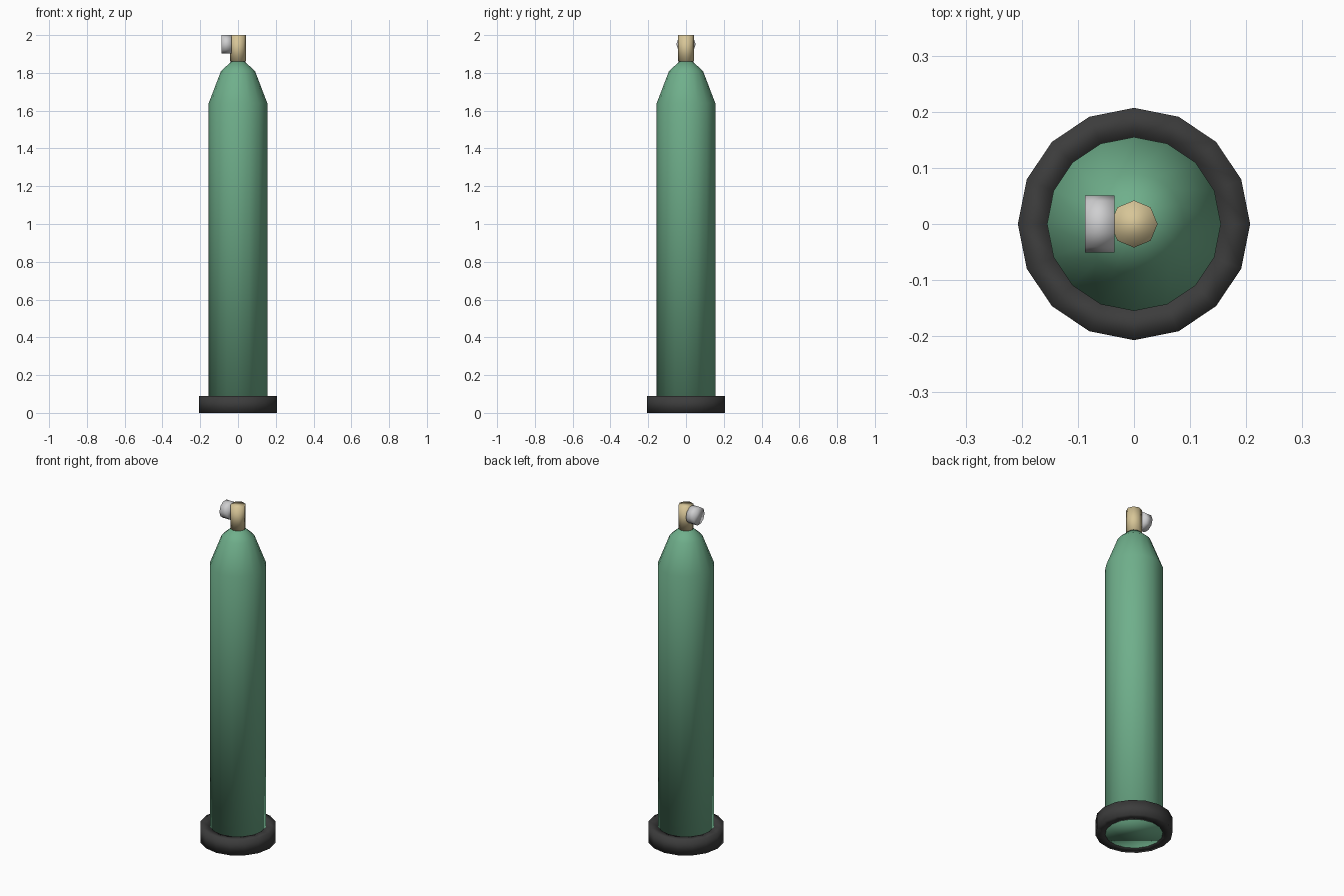
import bpy
import math

cube = bpy.data.objects.get("Cube")
if cube:
    bpy.data.objects.remove(cube, do_unlink=True)


def material(name, color):
    mat = bpy.data.materials.new(name)
    mat.use_nodes = True
    mat.diffuse_color = (*color, 1)
    mat.node_tree.nodes["Principled BSDF"].inputs["Base Color"].default_value = (*color, 1)
    return mat


def lathe(name, profile, sides, mat, closed=False):
    """Turn (radius, z) points around z; an open profile is capped at both ends."""
    verts = []
    for r, z in profile:
        for i in range(sides):
            a = math.tau * i / sides
            verts.append((r * math.cos(a), r * math.sin(a), z))
    rows = len(profile)
    faces = []
    for k in range(rows if closed else rows - 1):
        low, high = k * sides, (k + 1) % rows * sides
        for i in range(sides):
            j = (i + 1) % sides
            faces.append((low + i, low + j, high + j, high + i))
    if not closed:
        faces.append(tuple(reversed(range(sides))))
        faces.append(tuple(range((rows - 1) * sides, rows * sides)))
    mesh = bpy.data.meshes.new(name)
    mesh.from_pydata(verts, [], faces)
    mesh.materials.append(mat)
    mesh.shade_smooth()
    obj = bpy.data.objects.new(name, mesh)
    bpy.context.collection.objects.link(obj)
    return obj


green = material("tank green", (0.16, 0.43, 0.26))
rubber = material("black rubber", (0.045, 0.045, 0.045))
brass = material("pale brass", (0.68, 0.56, 0.31))
steel = material("light steel", (0.62, 0.62, 0.63))

# Tank with sloped shoulder
lathe("tank", [(0.155, 0), (0.155, 1.64), (0.09, 1.81), (0.035, 1.86)], 16, green)

# Ring foot around the tank
lathe("foot_ring", [(0.155, 0), (0.207, 0), (0.207, 0.09), (0.155, 0.09)], 16, rubber, closed=True)

# Valve stem
lathe("valve_stem", [(0.042, 1.86), (0.042, 2.0)], 8, brass)

# Side knob, turned to lie along x with a corner on each y side
knob = lathe("valve_knob", [(0.051, -0.026), (0.051, 0.026)], 10, steel)
knob.rotation_euler = (math.pi / 2, 0, math.pi / 2)
knob.location = (-0.061, 0, 1.952)
